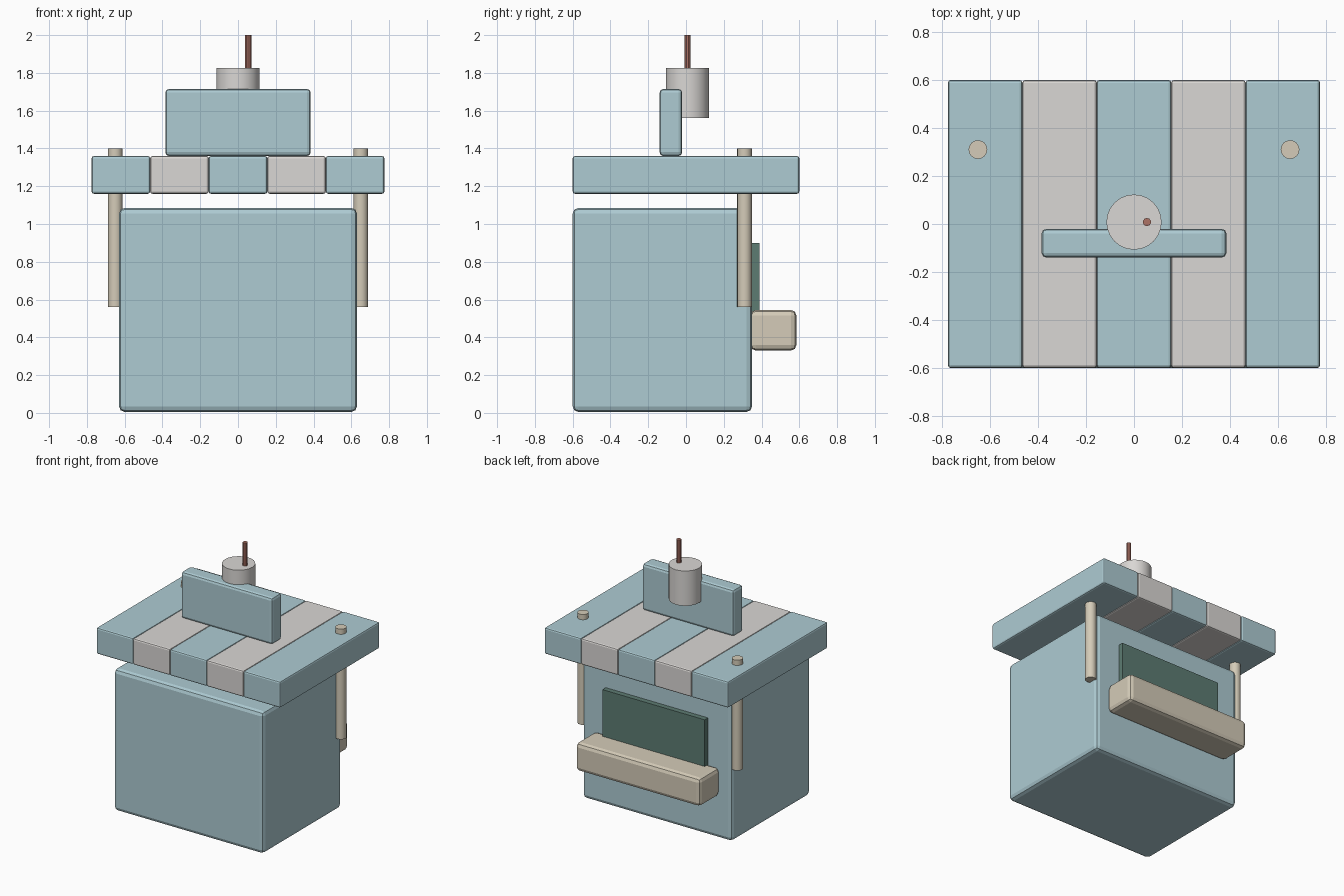
import bpy
from math import radians

if "Cube" in bpy.data.objects:
    bpy.data.objects.remove(bpy.data.objects["Cube"])


def material(name, rgb):
    m = bpy.data.materials.new(name)
    m.diffuse_color = (*rgb, 1)
    m.use_nodes = True
    m.node_tree.nodes["Principled BSDF"].inputs["Base Color"].default_value = m.diffuse_color
    return m


BLUE = material("pale_blue", (0.42, 0.60, 0.65))
WHITE = material("off_white", (0.70, 0.68, 0.66))
CREAM = material("cream", (0.66, 0.60, 0.48))
GREEN = material("dark_green", (0.11, 0.20, 0.17))
RED = material("straw_red", (0.42, 0.17, 0.13))


def finish(name, mat):
    ob = bpy.context.object
    ob.name = name
    ob.data.materials.append(mat)
    return ob


def box(name, x, y, z, mat, bevel=0.0):
    """Box from (min, max) ranges with optional rounded edges."""
    bpy.ops.mesh.primitive_cube_add(size=1, location=[sum(r) / 2 for r in (x, y, z)])
    ob = finish(name, mat)
    ob.scale = [r[1] - r[0] for r in (x, y, z)]
    bpy.ops.object.transform_apply(location=False, rotation=False, scale=True)
    if bevel:
        b = ob.modifiers.new("bevel", 'BEVEL')
        b.width = bevel
        b.segments = 2
    return ob


def rod(name, x, y, z, r, sides, mat):
    bpy.ops.mesh.primitive_cylinder_add(vertices=sides, radius=r, depth=z[1] - z[0],
                                        location=(x, y, sum(z) / 2))
    bpy.ops.object.shade_smooth_by_angle(angle=radians(35))
    return finish(name, mat)


# Booth body
box("booth_body", (-0.63, 0.63), (-0.6, 0.35), (0.005, 1.085), BLUE, 0.03)

# Striped awning roof
for i in range(5):
    x = -0.775 + 0.31 * i
    box(f"roof_stripe_{i + 1}", (x, x + 0.31), (-0.6, 0.6), (1.16, 1.36),
        WHITE if i % 2 else BLUE, 0.012)

# Roof posts
for side, s in (("left", -1), ("right", 1)):
    rod(f"roof_post_{side}", 0.65 * s, 0.31, (0.56, 1.4), 0.039, 16, CREAM)

# Serving window and counter
box("serving_window", (-0.43, 0.43), (0.33, 0.39), (0.44, 0.9), GREEN)
box("counter", (-0.525, 0.525), (0.34, 0.585), (0.33, 0.545), CREAM, 0.03)

# Sign board with cup and straw
box("sign_board", (-0.385, 0.385), (-0.14, -0.02), (1.36, 1.715), BLUE, 0.02)
rod("cup", 0, 0.008, (1.56, 1.825), 0.115, 24, WHITE)
rod("straw", 0.054, 0.008, (1.75, 2.0), 0.017, 10, RED)
